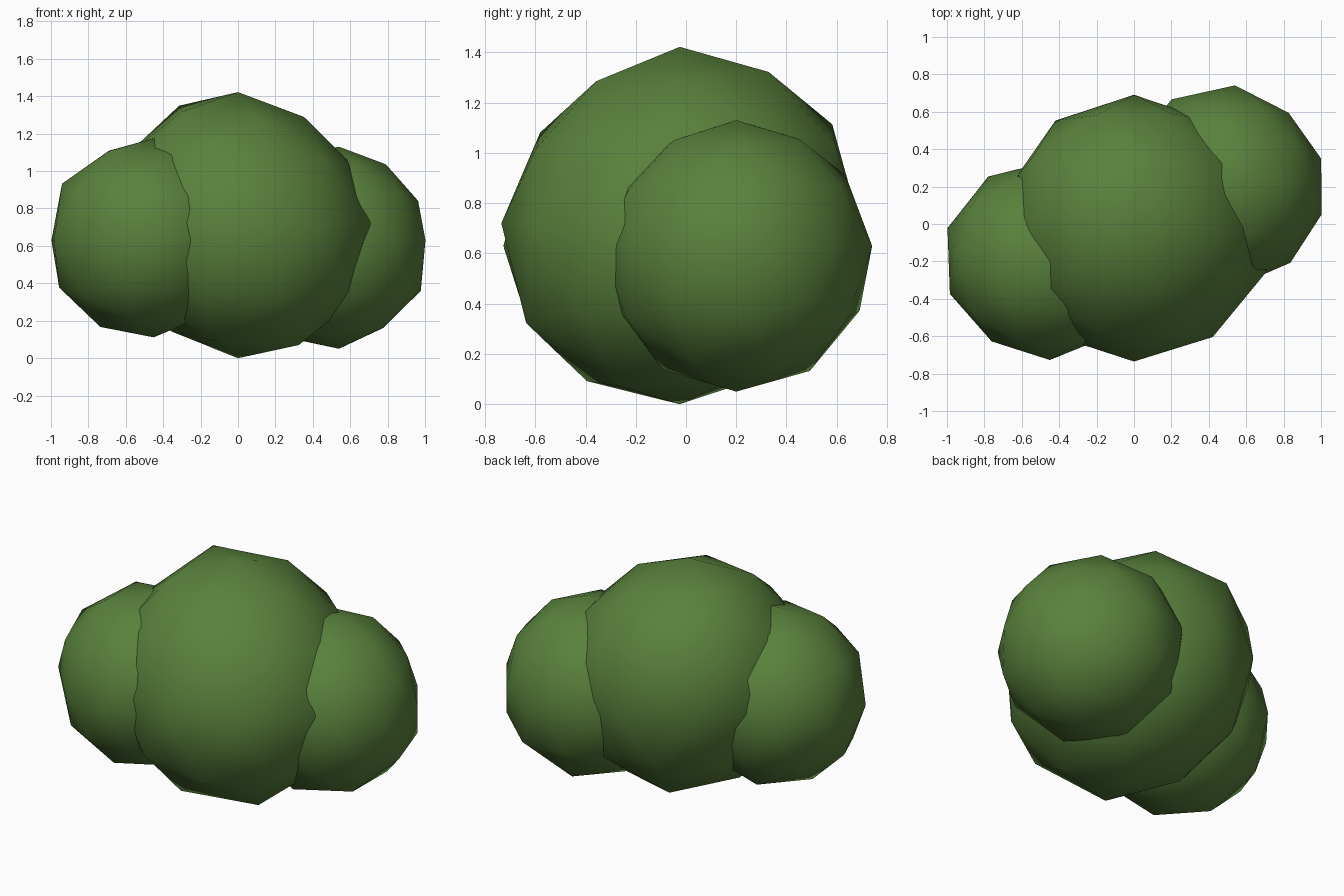
import bpy
from mathutils import Vector

cube = bpy.data.objects.get("Cube")
if cube:
    bpy.data.objects.remove(cube, do_unlink=True)

# Single leaf colour
leaf = bpy.data.materials.new("leaf_green")
leaf.use_nodes = True
colour = (0.10, 0.22, 0.045, 1)
leaf.diffuse_color = colour
bsdf = leaf.node_tree.nodes["Principled BSDF"]
bsdf.inputs["Base Color"].default_value = colour
bsdf.inputs["Roughness"].default_value = 0.9


def bump(n, direction, height):
    """Local swelling (or dent, if negative) around a direction."""
    return height * max(0, n.dot(Vector(direction).normalized())) ** 8


def clump(name, centre, radius, bumps):
    """Low-poly leaf ball; radius is a function of the outward direction."""
    bpy.ops.mesh.primitive_ico_sphere_add(subdivisions=2, radius=1, location=centre)
    ob = bpy.context.object
    ob.name = name
    for v in ob.data.vertices:
        n = Vector(v.co).normalized()
        v.co = n * (radius(n) + sum(bump(n, d, h) for d, h in bumps))
    ob.data.materials.append(leaf)
    bpy.ops.object.shade_smooth()


# Large middle ball, lopsided, fuller at the lower rear
clump("middle_clump", (0, -0.025, 0.72),
      lambda n: 0.71 + 0.08 * n.z * (n.y - n.x),
      [((-0.2, 0.75, -0.65), 0.065), ((-0.75, 0, 0.6), -0.05),
       ((0.95, -0.3, 0), 0.035), ((0.16, 0.5, 0.85), -0.025),
       ((0, -0.2, -1), 0.01)])

# Smaller ball at the left rear, heavier below
clump("left_clump", (0.54, 0.2, 0.63),
      lambda n: 0.54 + n.dot(Vector((-0.055, 0.005, -0.04))),
      [((0.6, 0.8, 0.1), -0.025)])

# Smaller ball at the right front, swelling outwards
clump("right_clump", (-0.45, -0.2, 0.63),
      lambda n: 0.532 + n.dot(Vector((-0.045, 0.003, 0.013))),
      [((-0.7, -0.7, 0), -0.03)])
